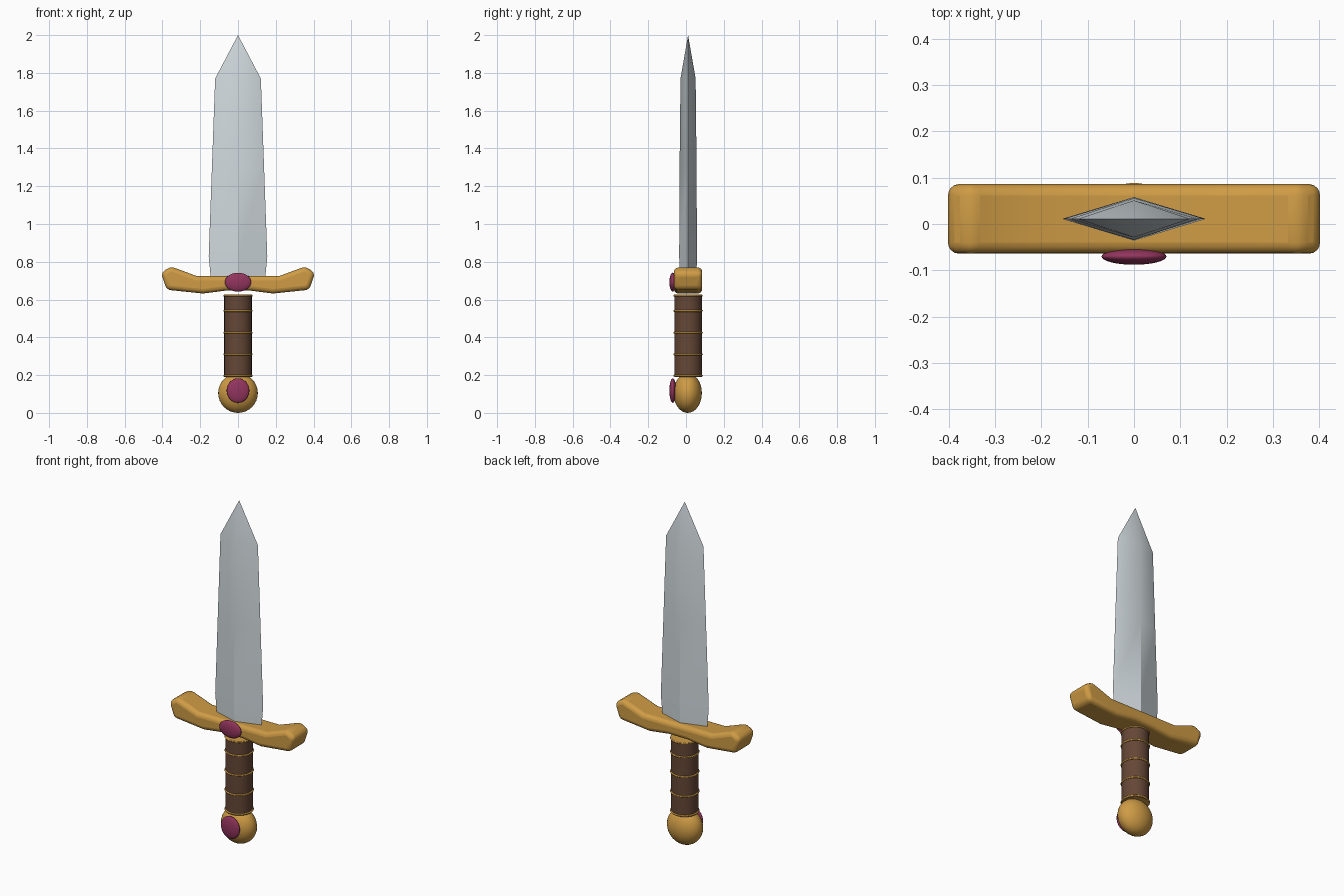
import bpy, bmesh, math

cube = bpy.data.objects.get("Cube")
if cube:
    bpy.data.objects.remove(cube, do_unlink=True)

CY = 0.011  # depth of the sword's axis


def material(name, rgb, rough=0.5):
    m = bpy.data.materials.new(name)
    m.use_nodes = True
    m.diffuse_color = (*rgb, 1)
    bsdf = m.node_tree.nodes["Principled BSDF"]
    bsdf.inputs["Base Color"].default_value = (*rgb, 1)
    bsdf.inputs["Roughness"].default_value = rough
    return m


steel = material("pale steel", (0.64, 0.70, 0.73))
gold = material("gold", (0.62, 0.33, 0.06))
leather = material("brown leather", (0.13, 0.063, 0.037))
ruby = material("dark ruby", (0.29, 0.035, 0.11))


def finish(name, bm, *mats):
    bmesh.ops.recalc_face_normals(bm, faces=bm.faces)
    me = bpy.data.meshes.new(name)
    bm.to_mesh(me)
    bm.free()
    for m in mats:
        me.materials.append(m)
    ob = bpy.data.objects.new(name, me)
    bpy.context.collection.objects.link(ob)
    return ob


def smooth(ob, angle=40):
    bpy.ops.object.select_all(action='DESELECT')
    ob.select_set(True)
    bpy.context.view_layer.objects.active = ob
    bpy.ops.object.shade_smooth_by_angle(angle=math.radians(angle))


def ellipsoid(name, z, y, radii, mat):
    bpy.ops.mesh.primitive_uv_sphere_add(segments=32, ring_count=16, location=(0, y, z))
    ob = bpy.context.object
    ob.name = name
    ob.scale = radii
    ob.data.materials.append(mat)
    bpy.ops.object.shade_smooth()


def blade():
    # Diamond cross-sections: height, half width, half thickness
    sections = [(0.69, 0.142, 0.044), (0.83, 0.155, 0.047),
                (1.30, 0.138, 0.045), (1.77, 0.121, 0.040)]
    bm = bmesh.new()
    rings = [[bm.verts.new(p) for p in
              ((w, CY, z), (0, CY + t, z), (-w, CY, z), (0, CY - t, z))]
             for z, w, t in sections]
    tip = bm.verts.new((0, CY, 2.0))
    for i in range(4):
        j = (i + 1) % 4
        for a, b in zip(rings, rings[1:]):
            bm.faces.new((a[i], a[j], b[j], b[i]))
        bm.faces.new((rings[-1][i], rings[-1][j], tip))
    bm.faces.new(rings[0])
    for f in bm.faces:
        f.smooth = True
    # Cutting edges stay sharp, the middle ridge only on the lower blade
    for e in bm.edges:
        a, b = e.verts
        runs_up = abs(a.co.z - b.co.z) > 0.01
        on_edge = abs(a.co.y - CY) < 0.001 and abs(b.co.y - CY) < 0.001
        if not runs_up or on_edge or max(a.co.z, b.co.z) < 1.31:
            e.smooth = not runs_up and a.co.z > 0.7
    finish("blade", bm, steel)


def crossguard():
    # Right half of the outline, mirrored to the other side
    top = [(0.22, 0.725), (0.355, 0.775)]
    end = [(0.408, 0.742), (0.378, 0.652)]
    bottom = [(0.185, 0.632), (0.06, 0.648)]
    half = top + end + bottom
    outline = half + [(-x, z) for x, z in reversed(half)]
    bm = bmesh.new()
    face = bm.faces.new([bm.verts.new((x, CY - 0.075, z)) for x, z in outline])
    out = bmesh.ops.extrude_face_region(bm, geom=[face])
    verts = [v for v in out["geom"] if isinstance(v, bmesh.types.BMVert)]
    bmesh.ops.translate(bm, verts=verts, vec=(0, 0.15, 0))
    ob = finish("crossguard", bm, gold)
    bev = ob.modifiers.new("rounded edges", 'BEVEL')
    bev.width = 0.024
    bev.segments = 4
    bev.limit_method = 'ANGLE'
    bev.angle_limit = math.radians(35)
    smooth(ob)


def grip():
    bpy.ops.mesh.primitive_cylinder_add(vertices=32, radius=0.073, depth=0.435,
                                        location=(0, CY, 0.4075))
    ob = bpy.context.object
    ob.name = "grip"
    ob.data.materials.append(leather)
    ob.data.materials.append(gold)
    for p in ob.data.polygons:
        p.material_index = int(abs(p.normal.z) > 0.9)
    smooth(ob)
    # Thin metal bands around the leather
    for i, z in enumerate((0.197, 0.31, 0.425, 0.54, 0.621)):
        bpy.ops.mesh.primitive_torus_add(location=(0, CY, z), major_radius=0.073,
                                         minor_radius=0.005, major_segments=32,
                                         minor_segments=8)
        band = bpy.context.object
        band.name = f"grip_band_{i + 1}"
        band.data.materials.append(gold)
        bpy.ops.object.shade_smooth()


blade()
crossguard()
grip()
ellipsoid("pommel", 0.105, CY - 0.002, (0.105, 0.075, 0.105), gold)
ellipsoid("pommel_gem", 0.118, -0.07, (0.06, 0.018, 0.065), ruby)
ellipsoid("guard_gem", 0.692, -0.07, (0.07, 0.018, 0.05), ruby)
